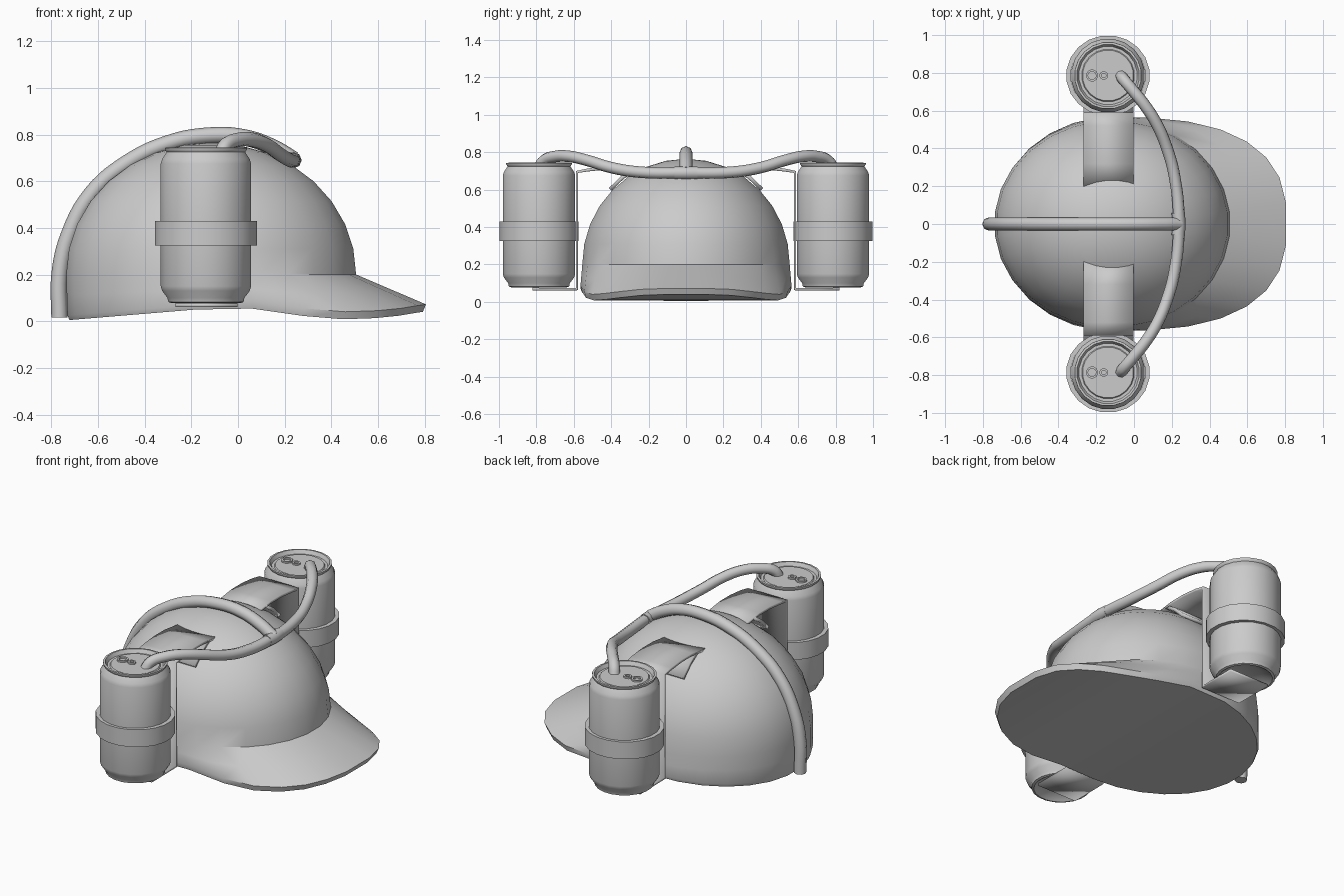
import bpy, bmesh
from math import sin, cos, pi, copysign

if "Cube" in bpy.data.objects:
    bpy.data.objects.remove(bpy.data.objects["Cube"])

CX, CAN_Y = -0.1375, 0.786


def finish(name, bm, angle=40):
    bmesh.ops.remove_doubles(bm, verts=bm.verts, dist=1e-5)
    bmesh.ops.recalc_face_normals(bm, faces=bm.faces)
    me = bpy.data.meshes.new(name)
    bm.to_mesh(me)
    bm.free()
    ob = bpy.data.objects.new(name, me)
    bpy.context.collection.objects.link(ob)
    smooth(ob, angle)
    return ob


def smooth(ob, angle):
    bpy.ops.object.select_all(action='DESELECT')
    bpy.context.view_layer.objects.active = ob
    ob.select_set(True)
    bpy.ops.object.shade_smooth_by_angle(angle=angle * pi / 180)


def bridge(bm, a, b):
    n = len(a)
    for i in range(n):
        j = (i + 1) % n
        bm.faces.new((a[i], a[j], b[j], b[i]))


def lathe(name, profile, x, y, n=20, closed=False, sx=1.0):
    bm = bmesh.new()
    rings = [[bm.verts.new((x + sx * r * cos(2 * pi * (i + .5) / n),
                            y + r * sin(2 * pi * (i + .5) / n), z))
              for i in range(n)] for r, z in profile]
    for a, b in zip(rings, rings[1:] + (rings[:1] if closed else [])):
        bridge(bm, a, b)
    if not closed:
        bm.faces.new(rings[0])
        bm.faces.new(rings[-1])
    return finish(name, bm)


def tube(name, pts, r):
    cu = bpy.data.curves.new(name, 'CURVE')
    cu.dimensions = '3D'
    cu.bevel_depth, cu.bevel_resolution = r, 2
    cu.use_fill_caps, cu.resolution_u = True, 5
    sp = cu.splines.new('BEZIER')
    sp.bezier_points.add(len(pts) - 1)
    for bp, p in zip(sp.bezier_points, pts):
        bp.co = p
        bp.handle_left_type = bp.handle_right_type = 'AUTO'
    ob = bpy.data.objects.new(name, cu)
    bpy.context.collection.objects.link(ob)
    bpy.ops.object.select_all(action='DESELECT')
    bpy.context.view_layer.objects.active = ob
    ob.select_set(True)
    bpy.ops.object.convert(target='MESH')
    smooth(bpy.context.view_layer.objects.active, 50)


def ribbon(name, path, x0, x1, t):
    """Flat strip along a (y, z) path, thickened on both sides."""
    bm = bmesh.new()
    a = [[bm.verts.new((x, y, z)) for x in (x0, x1)] for y, z in path]
    for p, q in zip(a, a[1:]):
        bm.faces.new((p[0], p[1], q[1], q[0]))
    ob = finish(name, bm, 30)
    m = ob.modifiers.new("thickness", 'SOLIDIFY')
    m.thickness, m.offset = t, 0


def lerp(x, pts):
    for (a, u), (b, v) in zip(pts, pts[1:]):
        if x <= b:
            return u + (v - u) * max(0, (x - a) / (b - a))
    return pts[-1][1]


# helmet shell: rim and brim rings, then an ellipsoid dome
N = 28
RIM = [(-.73, .005), (0, .065), (.2, .03), (.45, .008), (.65, .015), (.8, .04)]
bm = bmesh.new()
DX, RX, RY, BASE, H = -.115, .625, .558, .2, .565
levels = [[] for _ in range(4)]
for i in range(N):
    t = 2 * pi * (i + .5) / N
    c, s = cos(t), sin(t)
    bx, by = DX + RX * c, RY * s
    if c > 0:
        ex, ey = DX + .925 * c ** .755, .567 * copysign(abs(s) ** .755, s)
    else:
        ex, ey = DX + .62 * c, .567 * s
    z = lerp(ex, RIM)
    lip = .032 if c > 0 else .02
    levels[0].append(bm.verts.new((DX + (ex - DX) * .985, ey * .985, z)))
    levels[1].append(bm.verts.new((ex, ey, z + lip)))
    k = .5
    mz = (z + lip) * (1 - k) + BASE * k
    levels[2].append(bm.verts.new((ex + (bx - ex) * k, ey + (by - ey) * k, mz)))
    levels[3].append(bm.verts.new((bx, by, BASE)))
for k in range(1, 8):
    e = pi / 2 * k / 8
    levels.append([bm.verts.new((DX + RX * cos(e) * cos(2 * pi * (i + .5) / N),
                                 RY * cos(e) * sin(2 * pi * (i + .5) / N),
                                 BASE + H * sin(e))) for i in range(N)])
for a, b in zip(levels, levels[1:]):
    bridge(bm, a, b)
top = bm.verts.new((DX, 0, BASE + H))
for i in range(N):
    bm.faces.new((levels[-1][i], levels[-1][(i + 1) % N], top))
# closed underside made of strips from side to side
u = levels[0]
for i in range(N // 2 - 1):
    bm.faces.new((u[i], u[i + 1], u[N - 2 - i], u[N - 1 - i]))
finish("helmet", bm)

CAN = [(.08, .115), (.135, .09), (.15, .078), (.163, .082), (.167, .10), (.19, .13),
       (.196, .15), (.196, .675), (.19, .695), (.17, .725), (.178, .735), (.178, .743),
       (.166, .744), (.155, .722), (.14, .722), (.135, .729)]
for s, side in ((-1, "right"), (1, "left")):
    y = s * CAN_Y
    # drink can
    lathe("can_" + side, CAN, CX, y)
    # pull tab: rounded ring plus rivet
    for nm, x, r, w in (("tab_ring_", -.222, .032, 1.0), ("tab_rivet_", -.16, .022, 1.1)):
        lathe(nm + side, [(r, .727), (r, .738), (r - .011, .738), (r - .011, .727)],
              x, y, 12, True, w)
    # band round the can
    lathe("band_" + side, [(.19, .325), (.213, .325), (.213, .43), (.19, .43)],
          CX, y, 20, True, 1.04)
    # holder: foot, upright and arm reaching onto the dome
    arm = [(.82, .068), (.583, .068), (.583, .695), (.52, .706), (.42, .716),
           (.32, .716), (.2, .7)]
    ribbon("holder_" + side, [(s * a, b) for a, b in arm], -.267, -.003, .016)
    # flange lying on the dome
    ribbon("flange_" + side, [(s * a, b) for a, b in ((.27, .71), (.34, .665), (.405, .602))],
           -.267, -.003, .02)

# drinking hose from can to can across the forehead
half = [(-.07, .785, .715), (-.055, .765, .752), (0, .7, .777), (.06, .625, .778),
        (.12, .53, .757), (.175, .4, .718), (.215, .25, .694)]
tube("cross_hose", [(x, -y, z) for x, y, z in half] + [(.238, 0, .69)] + half[::-1], .031)

# hose over the crown and down the back
tube("crown_hose", [(-.765, 0, .015), (-.765, 0, .2), (-.725, 0, .37), (-.625, 0, .55),
                    (-.48, 0, .675), (-.3, 0, .762), (-.12, 0, .796), (.03, 0, .787),
                    (.15, 0, .745), (.24, 0, .692)], .035)

# joint sleeve where the hoses meet
tube("hose_joint", [(.234, -.06, .69), (.238, 0, .69), (.234, .06, .69)], .035)
